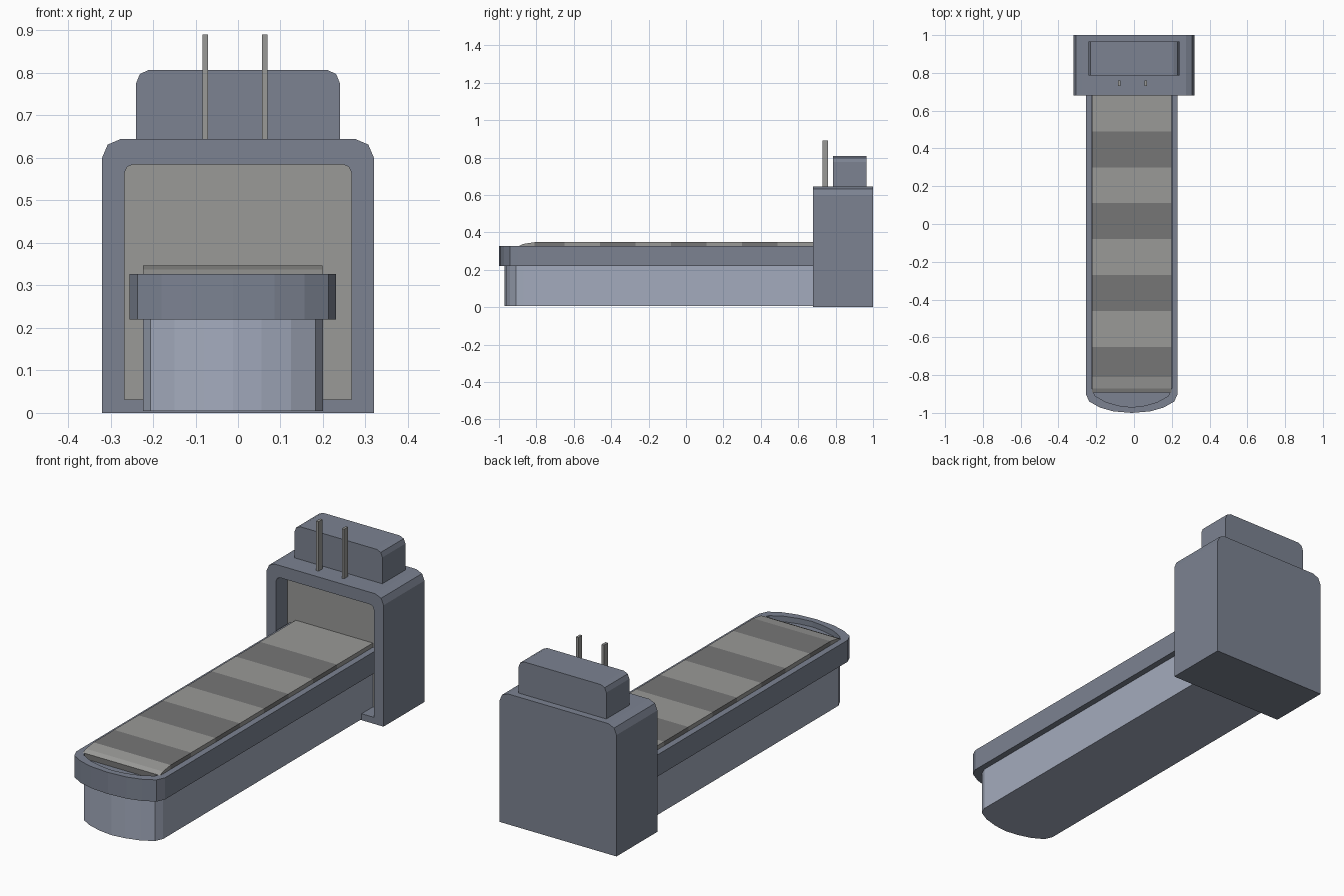
import bpy, bmesh

if "Cube" in bpy.data.objects:
    bpy.data.objects.remove(bpy.data.objects["Cube"])

CX = -0.012          # conveyor sits slightly off centre
BACK_WALL = 0.77     # rear wall of the cabinet opening


def material(name, rgb):
    m = bpy.data.materials.new(name)
    m.diffuse_color = (*rgb, 1)
    m.use_nodes = True
    m.node_tree.nodes["Principled BSDF"].inputs["Base Color"].default_value = m.diffuse_color
    return m


slate = material("slate", (0.20, 0.225, 0.285))
pale = material("pale_blue", (0.37, 0.41, 0.51))
grey = material("light_grey", (0.32, 0.32, 0.31))
dark = material("dark_grey", (0.18, 0.18, 0.18))


def skin(name, loops, mats, end_mat=0):
    """Bridge closed loops of equal length and cap both ends."""
    bm = bmesh.new()
    rings = [[bm.verts.new(p) for p in loop] for loop in loops]
    n = len(rings[0])
    for a, b in zip(rings, rings[1:]):
        for i in range(n):
            j = (i + 1) % n
            bm.faces.new((a[i], a[j], b[j], b[i]))
    bm.faces.new(rings[0])
    bm.faces.new(rings[-1]).material_index = end_mat
    bmesh.ops.recalc_face_normals(bm, faces=bm.faces)
    return finish(name, bm, mats)


def finish(name, bm, mats):
    me = bpy.data.meshes.new(name)
    bm.to_mesh(me)
    bm.free()
    for m in mats:
        me.materials.append(m)
    ob = bpy.data.objects.new(name, me)
    bpy.context.collection.objects.link(ob)
    return ob


def arch(y, hw, z0, z1, rx, rz):
    """Upright outline with two rounded top corners, at depth y."""
    right = [(hw, z0), (hw, z1 - rz), (hw - rx * 0.3, z1 - rz * 0.3), (hw - rx, z1)]
    pts = right + [(-x, z) for x, z in reversed(right)]
    return [(x, y, z) for x, z in pts]


def plan(z, hw, front):
    """Flat outline with a bowed front end, at height z."""
    right = [(hw, BACK_WALL), (hw, front + 0.10), (hw - 0.018, front + 0.06),
             (hw - 0.075, front + 0.028), (hw - 0.145, front + 0.008), (0, front)]
    pts = right + [(-x, y) for x, y in reversed(right[:-1])]
    return [(x + CX, y, z) for x, y in pts]


# Cabinet with recessed opening
skin("cabinet", [
    arch(1.0, 0.32, 0, 0.645, 0.045, 0.045),
    arch(0.68, 0.32, 0, 0.645, 0.045, 0.045),
    arch(0.68, 0.267, 0.032, 0.585, 0.02, 0.02),
    arch(BACK_WALL, 0.267, 0.032, 0.585, 0.02, 0.02),
], [slate, grey], 1)

# Raised box on the cabinet
skin("top_box", [arch(y, 0.24, 0.64, 0.807, 0.03, 0.032) for y in (0.785, 0.965)],
     [slate])

# Conveyor base and rimmed tray
skin("conveyor_base", [plan(z, 0.212, -0.97) for z in (0.005, 0.225)], [pale])
skin("conveyor_tray", [
    plan(0.22, 0.243, -1.0), plan(0.327, 0.243, -1.0),
    plan(0.327, 0.212, -0.97), plan(0.30, 0.212, -0.97),
], [slate])

# Striped belt: side profile cut at each stripe boundary
profile = [(-0.893, 0.30), (-0.893, 0.327), (-0.87, 0.338), (-0.81, 0.347)]
profile += [(-0.65 + 0.19 * i, 0.347) for i in range(7)] + [(BACK_WALL, 0.347)]
bm = bmesh.new()
sides = [[(bm.verts.new((CX + s * 0.211, y, z)), bm.verts.new((CX + s * 0.211, y, 0.30)))
          for y, z in profile] for s in (-1, 1)]
L, R = sides
for i in range(len(profile) - 1):
    tone = (i + 1) % 2 if i < 2 else i % 2
    quads = [(L[i][0], R[i][0], R[i + 1][0], L[i + 1][0])]
    if i:
        quads += [(s[i][0], s[i + 1][0], s[i + 1][1], s[i][1]) for s in sides]
    for q in quads:
        bm.faces.new(q).material_index = tone
bmesh.ops.remove_doubles(bm, verts=bm.verts, dist=1e-5)
bmesh.ops.recalc_face_normals(bm, faces=bm.faces)
finish("belt", bm, [grey, dark])

# Plain upright posts on the cabinet front edge
for side, x in (("left", -0.077), ("right", 0.063)):
    bm = bmesh.new()
    bmesh.ops.create_cube(bm, size=1)
    for v in bm.verts:
        v.co = (x + v.co.x * 0.013, 0.745 + v.co.y * 0.03, 0.767 + v.co.z * 0.246)
    finish(side + "_post", bm, [grey])
